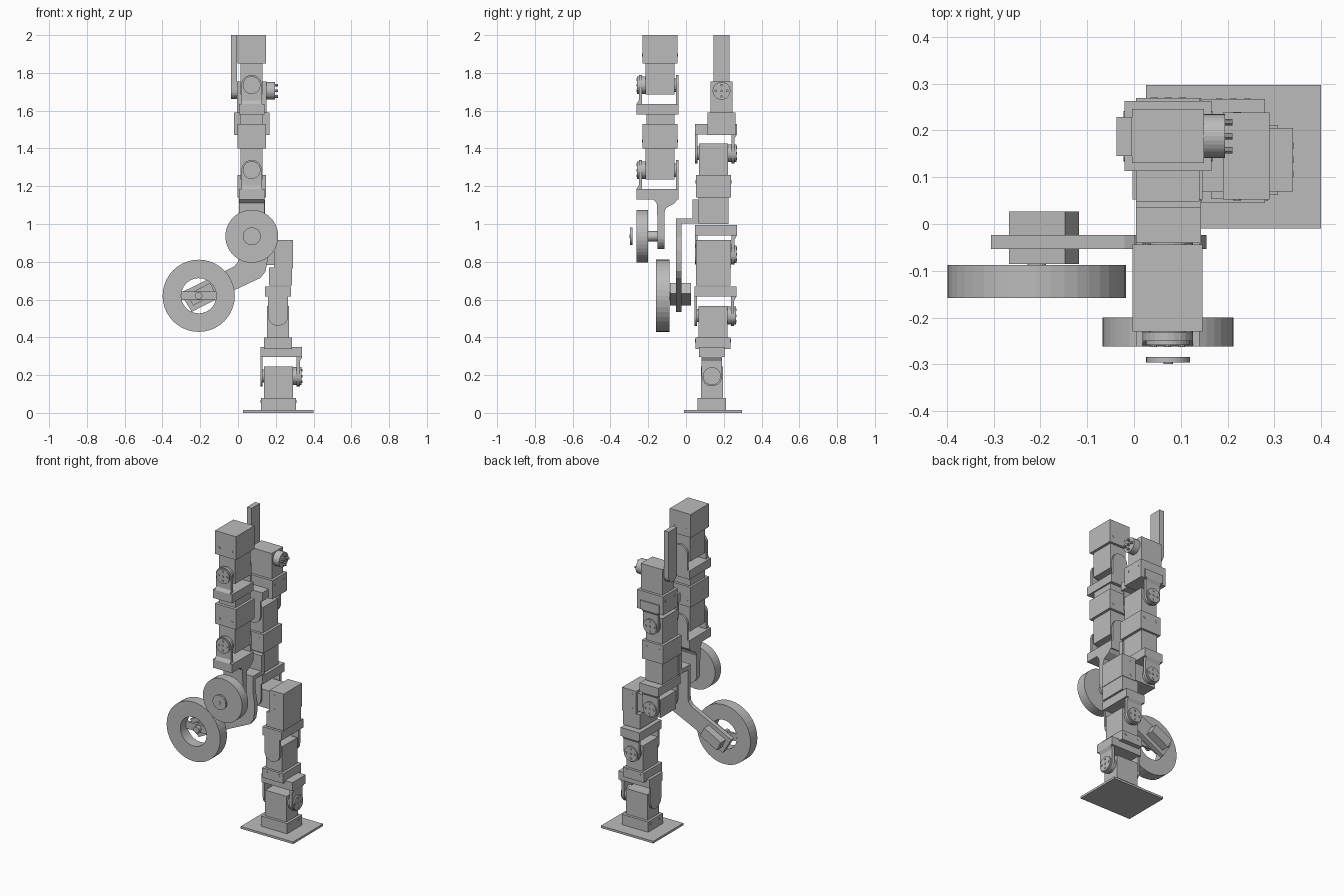
import bpy, bmesh, math
from mathutils import Matrix, Vector

if "Cube" in bpy.data.objects:
    bpy.data.objects.remove(bpy.data.objects["Cube"])

grey = bpy.data.materials.new("mid_grey")
grey.diffuse_color = (0.5, 0.5, 0.5, 1)
grey.use_nodes = True
grey.node_tree.nodes["Principled BSDF"].inputs["Base Color"].default_value = grey.diffuse_color
I4 = Matrix.Identity(4)


def finish(name, bm, m=I4):
    bmesh.ops.recalc_face_normals(bm, faces=bm.faces)
    bm.transform(m)
    me = bpy.data.meshes.new(name)
    bm.to_mesh(me)
    bm.free()
    me.materials.append(grey)
    ob = bpy.data.objects.new(name, me)
    bpy.context.collection.objects.link(ob)
    return ob


def box(name, x, y, z, m=I4):
    """Box from (min, max) pairs."""
    bm = bmesh.new()
    bmesh.ops.create_cube(bm, size=1)
    for v in bm.verts:
        v.co = Vector((p[0] + (c + .5) * (p[1] - p[0])) for c, p in zip(v.co, (x, y, z)))
    return finish(name, bm, m)


def extrude(name, pts, lo, hi, axis, m=I4):
    """Extrude a profile along x (points are y,z) or along y (points are x,z)."""
    bm = bmesh.new()
    put = (lambda p, d: (d, p[0], p[1])) if axis == 'x' else (lambda p, d: (p[0], d, p[1]))
    a = [bm.verts.new(put(p, lo)) for p in pts]
    b = [bm.verts.new(put(p, hi)) for p in pts]
    bm.faces.new(a)
    bm.faces.new(b)
    for i in range(len(pts)):
        j = (i + 1) % len(pts)
        bm.faces.new((a[i], a[j], b[j], b[i]))
    return finish(name, bm, m)


def disc(name, x, z, r, lo, hi, m=I4, n=32):
    """Cylinder along y."""
    pts = [(x + r * math.cos(2 * math.pi * i / n), z + r * math.sin(2 * math.pi * i / n)) for i in range(n)]
    return extrude(name, pts, lo, hi, 'y', m)


def tongue(x, z, r, end, n=12):
    """Strip profile with a round end at (x, z) and a flat end at height 'end'."""
    s = 1 if end < z else -1
    arc = [(x + r * math.cos(math.pi * i / n), z + s * r * math.sin(math.pi * i / n)) for i in range(n + 1)]
    return arc + [(x - r, end), (x + r, end)]


def ring(name, x, z, r_out, r_in, lo, hi, n=40):
    bm = bmesh.new()
    loops = []
    for r, y in ((r_out, lo), (r_out, hi), (r_in, hi), (r_in, lo)):
        loops.append([bm.verts.new((x + r * math.cos(2 * math.pi * i / n), y, z + r * math.sin(2 * math.pi * i / n)))
                      for i in range(n)])
    for k in range(4):
        a, b = loops[k], loops[(k + 1) % 4]
        for i in range(n):
            j = (i + 1) % n
            bm.faces.new((a[i], a[j], b[j], b[i]))
    return finish(name, bm)


def frame(origin, axis, up):
    """Local frame: y is the joint axis (horn side), z runs towards the motor housing."""
    y, z = Vector(axis), Vector(up)
    x = y.cross(z)
    m = Matrix((x, y, z)).transposed().to_4x4()
    m.translation = origin
    return m


def servo(name, m, length, pin=0.0):
    """Motor: slim body at the joint, wider housing behind it, round horn with bolts."""
    box(name + "_body", (-.058, .058), (-.077, .077), (-.05, .115), m)
    box(name + "_housing", (-.075, .075), (-.093, .093), (.115, .115 + length), m)
    disc(name + "_horn", 0, 0, .047, .077, .122, m)
    disc(name + "_rear_pivot", 0, 0, .035, -.09, -.077, m, 20)
    for i, (bx, bz) in enumerate(((0, 0), (.03, 0), (-.03, 0), (0, .03), (0, -.03))):
        disc(f"{name}_bolt_{i}", bx, bz, .007, .12, .126 + pin, m, 10)
    for sx in (-.045, .045):
        for s in (-1, 1):
            disc(f"{name}_screw_{sx}_{s}", sx, .115 + length * .3, .009, s * .093 - .002, s * .093 + .002, m, 10)


def bracket(name, m):
    """U bracket holding a servo by both ends of its axis."""
    box(name + "_base", (-.068, .068), (-.097, .125), (-.155, -.1), m)
    extrude(name + "_horn_arm", tongue(0, 0, .054, -.11), .095, .113, 'y', m)
    extrude(name + "_rear_arm", tongue(0, 0, .054, -.11), -.097, -.084, 'y', m)
    # sloped shoulder where the horn arm meets the base
    extrude(name + "_shoulder", [(.095, -.1), (.125, -.1), (.113, -.08), (.095, -.08)], -.054, .054, 'x', m)


X, Y, Z = (Vector(v) for v in ((1, 0, 0), (0, 1, 0), (0, 0, 1)))

# front arm: two joints, stacked downwards
for name, z, length in (("arm_upper", 1.735, .15), ("arm_lower", 1.285, .13)):
    m = frame((.072, -.137, z), -Y, Z)
    servo(name, m, length)
    bracket(name + "_bracket", m)
box("arm_neck", (.01, .13), (-.21, -.06), (1.53, 1.58))

# arm tail carrying the small wheel
extrude("arm_tail_flare", [(-.15, 1.0), (-.115, 1.0), (-.115, 1.06), (-.105, 1.085), (-.06, 1.11),
                           (-.043, 1.135), (-.18, 1.135), (-.155, 1.11)], .004, .14, 'x')
extrude("arm_tail", tongue(.072, .935, .068, 1.02), -.15, -.115, 'y')
disc("small_wheel", .073, .935, .14, -.262, -.2, n=40)
disc("small_wheel_hub", .073, .935, .027, -.2, -.15)
disc("small_wheel_cap", .073, .935, .047, -.296, -.284)
disc("small_wheel_cap_bolt", .073, .935, .01, -.299, -.295, n=12)

# top joint of the rear leg, with single side plate and long pins
servo("leg_top", frame((.073, .188, 1.705), X, -Z), .12, .012)
for i, (dy, dz) in enumerate(((0, 0), (.03, 0), (-.03, 0), (0, .03), (0, -.03))):
    box(f"horn_pin_{i}", (.17, .208), (.183 + dy, .193 + dy), (1.7 + dz, 1.71 + dz))
extrude("top_plate", tongue(.187, 1.705, .042, 2.0), -.037, -.004, 'x')

# upper leg
m = frame((.072, .145, 1.375), Y, -Z)
servo("leg_upper", m, .12)
bracket("leg_upper_bracket", m)
box("leg_upper_block", (.012, .13), (.065, .225), (1.0, 1.14))

# knee: motor lies sideways so the lower leg is offset to +x
bracket("knee_bracket", frame((.075, .145, .84), Y, -Z))
servo("knee", frame((.075, .145, .84), Y, X), .1)
box("knee_neck", (.165, .287), (.053, .235), (.675, .77))

# shin
m = frame((.212, .142, .515), Y, -Z)
servo("shin", m, .062)
bracket("shin_bracket", m)

# ankle, turned a quarter so its axis runs along x
m = frame((.215, .137, .195), X, -Z)
servo("ankle", m, .066)
bracket("ankle_bracket", m)

# foot
box("foot_plate", (.026, .4), (-.01, .297), (0, .014))

# side plate that carries the large wheel
extrude("wheel_arm", [(.004, 1.03), (.143, 1.03), (.143, .93), (.155, .86), (.155, .8), (.146, .75), (.12, .715),
                      (-.03, .645), (-.245, .535), (-.306, .635), (-.02, .775), (0, .8), (.004, .83)],
        -.053, -.024, 'y')
box("wheel_arm_ledge", (.004, .143), (-.05, .06), (1.002, 1.03))
box("wheel_arm_flange", (.004, .143), (.035, .065), (1.002, 1.13))

# large wheel with its slanted motor
ring("large_wheel", -.208, .62, .191, .093, -.158, -.088)
tilt = Matrix.Translation((-.208, 0, .62)) @ Matrix.Rotation(math.radians(-28), 4, 'Y')
box("wheel_motor", (-.05, .085), (-.086, .027), (-.032, .032), tilt)
box("wheel_motor_plug", (-.062, -.05), (-.002, .008), (-.005, .005), tilt)
box("wheel_spoke", (-.207 - .092, -.207 + .092), (-.105, -.09), (.597, .643))
disc("wheel_shaft", -.208, .62, .02, -.13, -.086, n=20)
